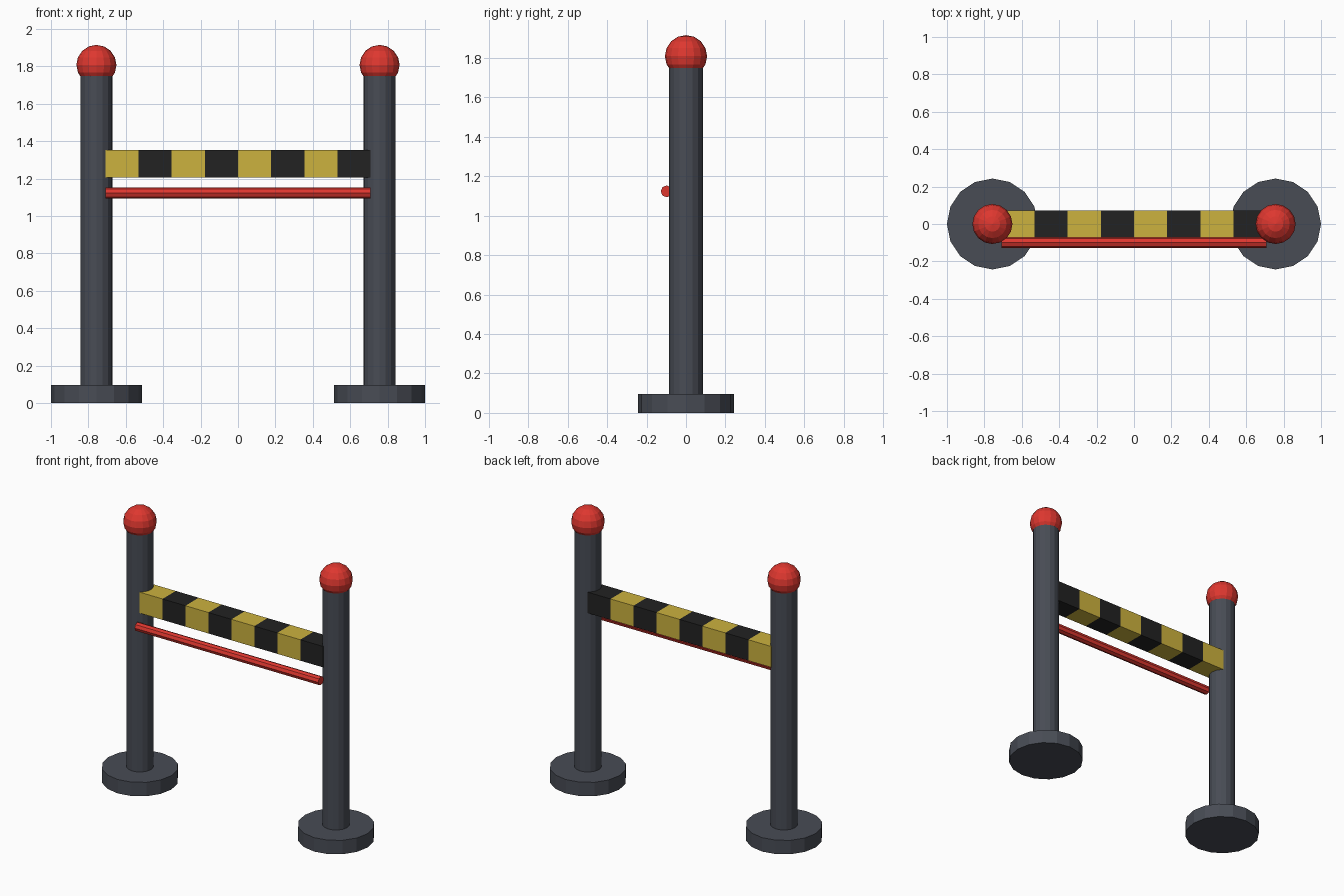
import bpy, bmesh, math
from mathutils import Matrix

if "Cube" in bpy.data.objects:
    bpy.data.objects.remove(bpy.data.objects["Cube"])


def material(name, rgb):
    """Flat material from 0-255 sRGB values."""
    m = bpy.data.materials.new(name)
    lin = [((c / 255 + 0.055) / 1.055) ** 2.4 for c in rgb]
    m.diffuse_color = (*lin, 1)
    m.use_nodes = True
    m.node_tree.nodes["Principled BSDF"].inputs["Base Color"].default_value = m.diffuse_color
    return m


GREY = material("dark_grey", (72, 76, 85))
RED = material("red", (222, 55, 47))
YELLOW = material("yellow", (204, 178, 62))
BLACK = material("black", (34, 34, 34))


def finish(name, bm, *mats):
    mesh = bpy.data.meshes.new(name)
    bm.to_mesh(mesh)
    bm.free()
    for m in mats:
        mesh.materials.append(m)
    ob = bpy.data.objects.new(name, mesh)
    bpy.context.collection.objects.link(ob)
    return ob


def cylinder(name, r, depth, sides, matrix, mat):
    bm = bmesh.new()
    bmesh.ops.create_cone(bm, cap_ends=True, segments=sides, radius1=r,
                          radius2=r, depth=depth, matrix=matrix)
    return finish(name, bm, mat)


POST_X, BASE_R = 0.757, 0.243
BASE_H, POST_TOP = 0.097, 1.76

# Two posts, each with a round foot and a ball on top
for side, x in (("left", -POST_X), ("right", POST_X)):
    cylinder(side + "_base", BASE_R, BASE_H, 16,
             Matrix.Translation((x, 0, BASE_H / 2)), GREY)
    cylinder(side + "_post", 0.086, POST_TOP - 0.05, 16,
             Matrix.Translation((x, 0, (POST_TOP + 0.05) / 2)), GREY)
    bm = bmesh.new()
    bmesh.ops.create_uvsphere(bm, u_segments=16, v_segments=8, radius=0.107,
                              matrix=Matrix.Translation((x, 0, 1.808)))
    finish(side + "_ball", bm, RED)

# Striped crossbar: one box cut into eight equal bands
HALF, BANDS = 0.709, 8
bm = bmesh.new()
bmesh.ops.create_cube(bm, size=1, matrix=Matrix.Translation((0, 0, 1.28))
                      @ Matrix.Diagonal((2 * HALF, 0.146, 0.146, 1)))
step = 2 * HALF / BANDS
for i in range(1, BANDS):
    bmesh.ops.bisect_plane(bm, geom=bm.verts[:] + bm.edges[:] + bm.faces[:],
                           plane_co=(-HALF + i * step, 0, 0), plane_no=(1, 0, 0))
for f in bm.faces:
    band = int((f.calc_center_median().x + HALF) / step)
    f.material_index = min(max(band, 0), BANDS - 1) % 2
finish("striped_crossbar", bm, YELLOW, BLACK)

# Thin red rail on the front, under the crossbar
cylinder("front_rail", 0.03, 2 * HALF, 8,
         Matrix.Translation((0, -0.098, 1.123)) @ Matrix.Rotation(math.pi / 2, 4, 'Y'), RED)
